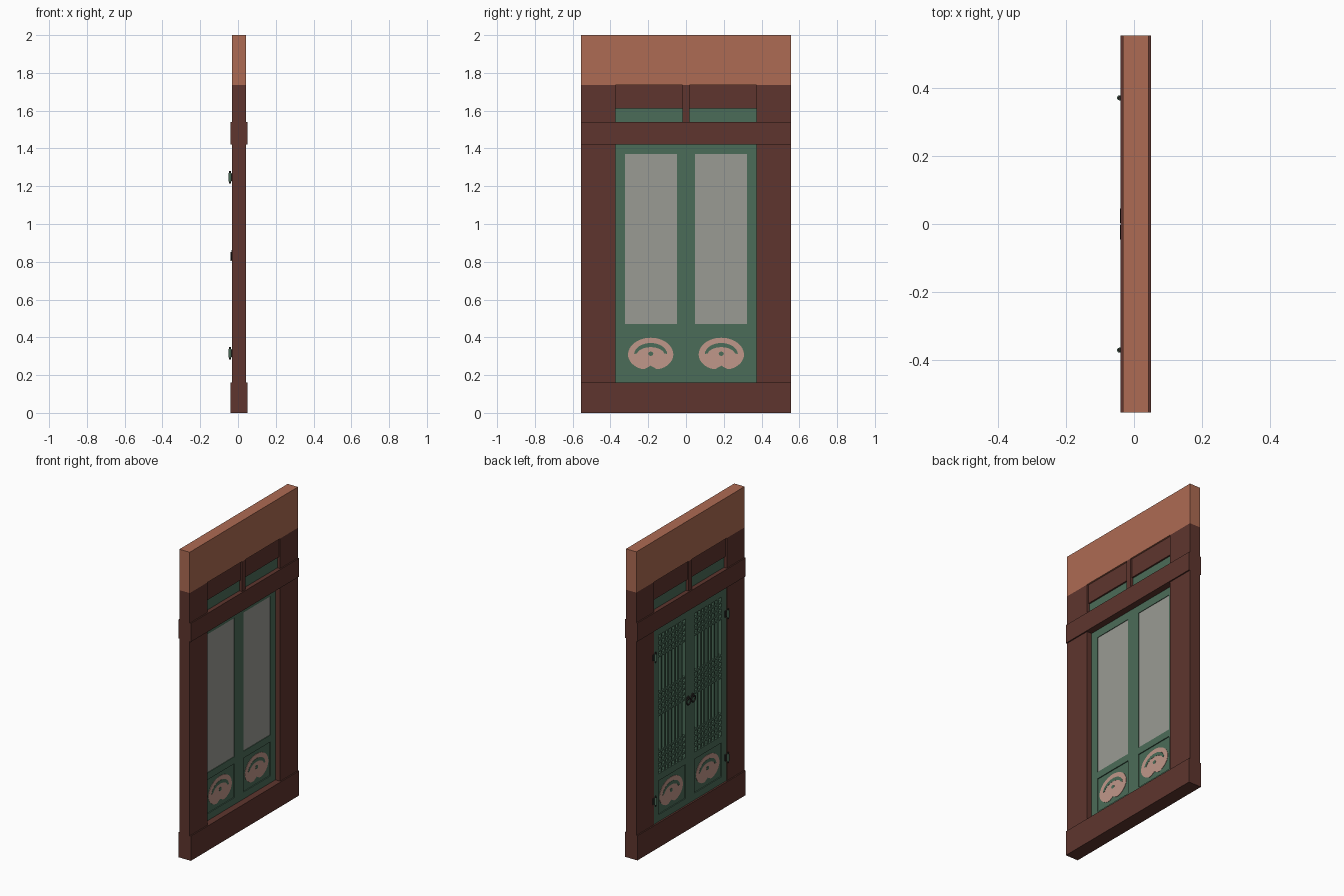
import bpy, bmesh, math
from mathutils import Matrix, Vector

if "Cube" in bpy.data.objects:
    bpy.data.objects.remove(bpy.data.objects["Cube"])


def material(name, srgb):
    m = bpy.data.materials.new(name)
    lin = [((c / 255 + 0.055) / 1.055) ** 2.4 for c in srgb]
    m.diffuse_color = (*lin, 1)
    m.use_nodes = True
    m.node_tree.nodes["Principled BSDF"].inputs["Base Color"].default_value = m.diffuse_color
    return m


BROWN = material("brown_wood", (94, 53, 46))
PLASTER = material("terracotta_plaster", (174, 107, 83))
GREEN = material("green_paint", (75, 108, 88))
PAPER = material("grey_paper", (154, 155, 148))
PINK = material("pink_flower", (192, 151, 138))
METAL = material("dark_metal", (48, 44, 42))


def finish(name, bm, mat):
    bmesh.ops.recalc_face_normals(bm, faces=bm.faces)
    me = bpy.data.meshes.new(name)
    bm.to_mesh(me)
    bm.free()
    me.materials.append(mat)
    ob = bpy.data.objects.new(name, me)
    bpy.context.collection.objects.link(ob)
    return ob


def boxes(name, mat, items):
    """Each item is (x0, x1, y0, y1, z0, z1)."""
    bm = bmesh.new()
    for x0, x1, y0, y1, z0, z1 in items:
        m = Matrix.Translation(((x0 + x1) / 2, (y0 + y1) / 2, (z0 + z1) / 2))
        m = m @ Matrix.Diagonal((x1 - x0, abs(y1 - y0), z1 - z0, 1))
        bmesh.ops.create_cube(bm, size=1, matrix=m)
    return finish(name, bm, mat)


def plate(name, mat, outline, x0, x1):
    """Thin plate standing in the y-z plane."""
    bm = bmesh.new()
    f = bm.faces.new([bm.verts.new((x0, y, z)) for y, z in outline])
    r = bmesh.ops.extrude_face_region(bm, geom=[f])
    vs = [v for v in r["geom"] if isinstance(v, bmesh.types.BMVert)]
    bmesh.ops.translate(bm, verts=vs, vec=(x1 - x0, 0, 0))
    return finish(name, bm, mat)


def cylinder(name, mat, loc, r, depth, axis="Z", n=16):
    rot = Matrix.Rotation(math.pi / 2, 4, "Y") if axis == "X" else Matrix()
    bm = bmesh.new()
    bmesh.ops.create_cone(bm, cap_ends=True, segments=n, radius1=r, radius2=r,
                          depth=depth, matrix=Matrix.Translation(loc) @ rot)
    return finish(name, bm, mat)


W = 0.555              # half width of the wall
XB, XF = -0.032, 0.042  # wall faces
OPEN = 0.373           # half width of the opening

# Wall and timber frame
boxes("plaster_band", PLASTER, [(XB, XF, -W, W, 1.735, 2.0)])
boxes("side_posts", BROWN, [(XB, XF, s * OPEN if s > 0 else -W, W if s > 0 else -OPEN, 0.16, 1.735)
                            for s in (-1, 1)])
boxes("sill_beam", BROWN, [(-0.04, 0.05, -W, W, 0, 0.16)])
boxes("lintel_beam", BROWN, [(-0.04, 0.05, -W, W, 1.42, 1.54)])
boxes("transom_mullion", BROWN, [(XB, XF, -0.018, 0.018, 1.54, 1.735)])
boxes("transom_header", BROWN, [(-0.022, 0.032, -OPEN, OPEN, 1.612, 1.735)])
boxes("transom_panels", GREEN, [(-0.012, 0.022, -OPEN, OPEN, 1.54, 1.612)])

# Door leaves, mirrored about y = 0
DB, DF = -0.029, 0.007
IN0, IN1 = 0.047, 0.323
for s, side in ((-1, "left"), (1, "right")):
    def span(x0, x1, a, b, z0, z1):
        return (x0, x1, min(s * a, s * b), max(s * a, s * b), z0, z1)

    boxes(side + "_leaf_frame", GREEN, [
        span(DB, DF, 0.001, IN0, 0.16, 1.42), span(DB, DF, IN1, OPEN, 0.16, 1.42),
        span(DB, DF, IN0, IN1, 1.37, 1.42), span(DB, DF, IN0, IN1, 0.425, 0.47),
        span(DB, DF, IN0, IN1, 0.16, 0.205)])
    boxes(side + "_paper", PAPER, [span(0.0, 0.003, IN0, IN1, 0.47, 1.37)])
    boxes(side + "_lower_panel", GREEN, [span(DB + 0.006, DF - 0.006, IN0, IN1, 0.205, 0.425)])

    # Lattice: close uprights with three groups of cross bars
    n = 7
    bars = []
    for i in range(n):
        y = IN0 + (IN1 - IN0) * (i + 1) / (n + 1)
        bars.append(span(-0.026, 0.0, y - 0.006, y + 0.006, 0.47, 1.37))
    step = 0.035
    heights = [1.37 - step * k for k in range(1, 5)]
    heights += [0.92 + step * k for k in range(-2, 3)]
    heights += [0.47 + step * k for k in range(1, 5)]
    for z in heights:
        bars.append(span(-0.027, -0.001, IN0, IN1, z - 0.006, z + 0.006))
    boxes(side + "_lattice", GREEN, bars)

    # Painted flower on both faces: pink disc notched below, green arch and heart
    cy, cz = s * 0.187, 0.308
    disc = []
    for i in range(48):
        a = 2 * math.pi * i / 48
        notch = 0.3 * math.exp(-((a - 1.5 * math.pi) / 0.22) ** 2)
        squash = 0.09 if math.sin(a) > 0 else 0.083
        disc.append((cy + 0.12 * math.cos(a) * (1 - notch), cz + squash * math.sin(a) * (1 - notch)))
    arch = []
    for i in range(17):
        a = math.pi * (0.02 + 0.96 * i / 16)
        arch.append((cy + 0.088 * math.cos(a), cz + 0.062 * math.sin(a)))
    for i in range(15, 0, -1):
        a = math.pi * i / 16
        arch.append((cy + 0.074 * math.cos(a), cz - 0.002 + 0.042 * math.sin(a)))
    heart = [(cy + 0.014 * math.cos(i * math.pi / 4), cz + 0.005 + 0.012 * math.sin(i * math.pi / 4))
             for i in range(8)]
    for face, x, d in (("front", DF - 0.006, 1), ("back", DB + 0.006, -1)):
        tag = side + "_" + face
        plate(tag + "_flower", PINK, disc, x - d * 0.001, x + d * 0.002)
        plate(tag + "_flower_arch", GREEN, arch, x, x + d * 0.003)
        plate(tag + "_flower_heart", GREEN, heart, x, x + d * 0.003)

    # Hinges on the lattice side
    for z, pos in ((0.315, "lower"), (1.248, "upper")):
        tag = side + "_" + pos
        cylinder(tag + "_hinge_barrel", GREEN, (-0.0425, s * 0.371, z), 0.0075, 0.045)
        cylinder(tag + "_hinge_pin", METAL, (-0.0425, s * 0.371, z), 0.005, 0.066)
        boxes(tag + "_hinge_leaf", METAL, [span(-0.036, DB, 0.352, 0.39, z - 0.02, z + 0.02)])

    # Ring pulls beside the meeting stiles
    cylinder(side + "_pull_plate", METAL, (-0.031, s * 0.024, 0.848), 0.014, 0.006, "X")
    bpy.ops.mesh.primitive_torus_add(location=(-0.037, s * 0.024, 0.828), rotation=(0, math.pi / 2, 0),
                                     major_radius=0.02, minor_radius=0.004,
                                     major_segments=24, minor_segments=8)
    ring = bpy.context.object
    ring.name = side + "_pull_ring"
    ring.data.materials.append(METAL)
    bpy.ops.object.shade_smooth_by_angle()
